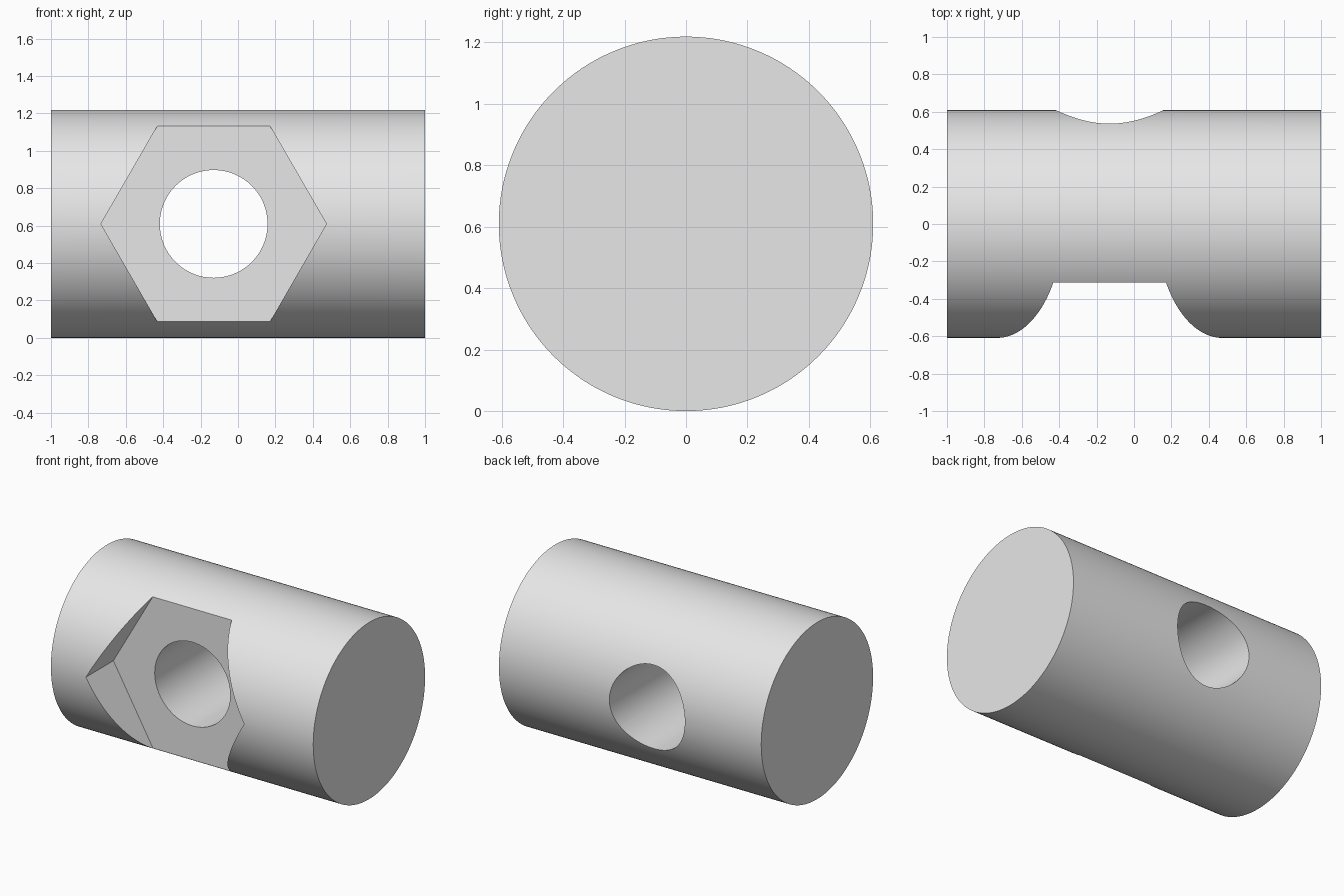
import bpy
import math

if "Cube" in bpy.data.objects:
    bpy.data.objects.remove(bpy.data.objects["Cube"])

R = 0.609          # rod radius
HOLE_X = -0.13     # position of the pocket and hole along the rod


def cylinder(name, sides, radius, length, location, rotation):
    bpy.ops.mesh.primitive_cylinder_add(vertices=sides, radius=radius, depth=length,
                                        location=location, rotation=rotation)
    obj = bpy.context.object
    obj.name = name
    bpy.ops.object.transform_apply(location=True, rotation=True, scale=True)
    return obj


def cut(target, cutter):
    cutter.hide_render = True
    mod = target.modifiers.new("cut", 'BOOLEAN')
    mod.operation = 'DIFFERENCE'
    mod.solver = 'EXACT'
    mod.object = cutter
    bpy.context.view_layer.objects.active = target
    bpy.ops.object.modifier_apply(modifier=mod.name)
    bpy.data.objects.remove(cutter, do_unlink=True)


# Round rod lying along x
rod = cylinder("rod", 192, R, 2.0, (0, 0, R), (0, math.pi / 2, 0))
grey = bpy.data.materials.new("grey")
grey.diffuse_color = (0.8, 0.8, 0.8, 1)
grey.use_nodes = True
grey.node_tree.nodes["Principled BSDF"].inputs["Base Color"].default_value = grey.diffuse_color
rod.data.materials.append(grey)

# Hexagonal pocket in the front, from y = -1.31 to y = -0.31, corners pointing along x
cut(rod, cylinder("hex_pocket_cutter", 6, 0.603, 1.0, (HOLE_X, -0.81, R),
                  (math.pi / 2, math.pi / 6, 0)))

# Round hole through to the back
cut(rod, cylinder("hole_cutter", 96, 0.288, 2.0, (HOLE_X, 0, R), (math.pi / 2, 0, 0)))

# Smooth curved walls, sharp rims
bpy.ops.object.select_all(action='DESELECT')
rod.select_set(True)
bpy.context.view_layer.objects.active = rod
bpy.ops.object.shade_smooth_by_angle(angle=math.radians(30))
